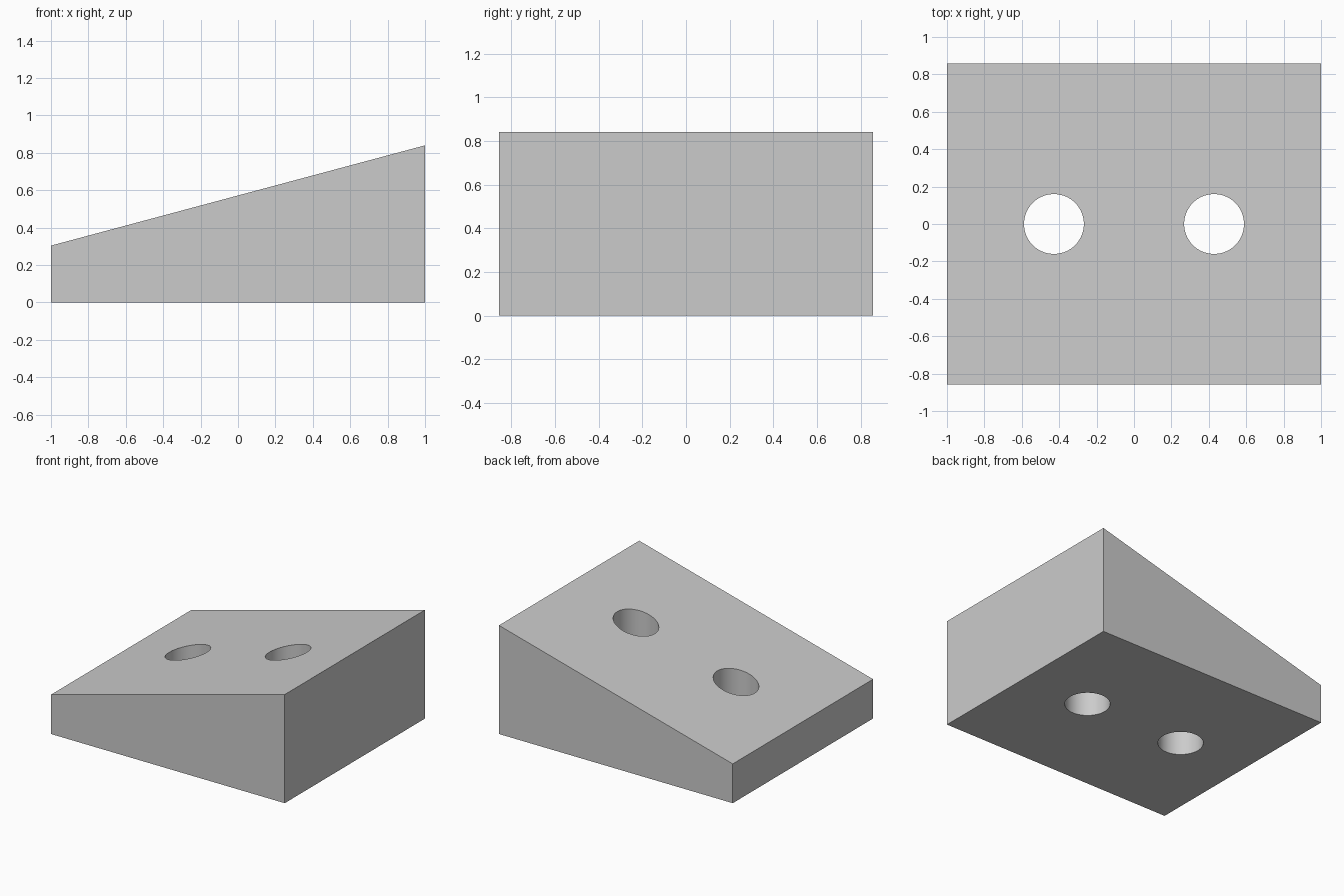
import bpy
import bmesh

cube = bpy.data.objects.get("Cube")
if cube:
    bpy.data.objects.remove(cube, do_unlink=True)

HALF_DEPTH = 0.857
HOLE_X, HOLE_RADIUS = 0.428, 0.16

# Single plain grey
grey = bpy.data.materials.new("light_grey")
grey.use_nodes = True
colour = (0.6, 0.6, 0.6, 1)
grey.diffuse_color = colour
grey.node_tree.nodes["Principled BSDF"].inputs["Base Color"].default_value = colour

# Wedge body: sloped side profile extruded along y
bm = bmesh.new()
profile = [(-1, 0), (1, 0), (1, 0.84), (-1, 0.304)]
face = bm.faces.new([bm.verts.new((x, -HALF_DEPTH, z)) for x, z in profile])
extruded = bmesh.ops.extrude_face_region(bm, geom=[face])["geom"]
verts = [v for v in extruded if isinstance(v, bmesh.types.BMVert)]
bmesh.ops.translate(bm, verts=verts, vec=(0, 2 * HALF_DEPTH, 0))
bmesh.ops.recalc_face_normals(bm, faces=bm.faces)
mesh = bpy.data.meshes.new("wedge_block")
bm.to_mesh(mesh)
bm.free()
mesh.materials.append(grey)
wedge = bpy.data.objects.new("wedge_block", mesh)
bpy.context.collection.objects.link(wedge)

# Two vertical through holes
cutters = []
for side, name in ((-1, "right_hole_cutter"), (1, "left_hole_cutter")):
    bpy.ops.mesh.primitive_cylinder_add(
        vertices=96, radius=HOLE_RADIUS, depth=3, location=(side * HOLE_X, 0, 0))
    cutter = bpy.context.object
    cutter.name = name
    cutter.hide_render = True
    cutter.data.materials.append(grey)
    cutters.append(cutter)
    hole = wedge.modifiers.new(name, "BOOLEAN")
    hole.operation = "DIFFERENCE"
    hole.solver = "EXACT"
    hole.object = cutter

# Apply the cuts, then smooth the hole walls while keeping edges sharp
bpy.ops.object.select_all(action="DESELECT")
wedge.select_set(True)
bpy.context.view_layer.objects.active = wedge
for modifier in list(wedge.modifiers):
    bpy.ops.object.modifier_apply(modifier=modifier.name)
for cutter in cutters:
    bpy.data.objects.remove(cutter, do_unlink=True)
bpy.ops.object.shade_smooth_by_angle()
